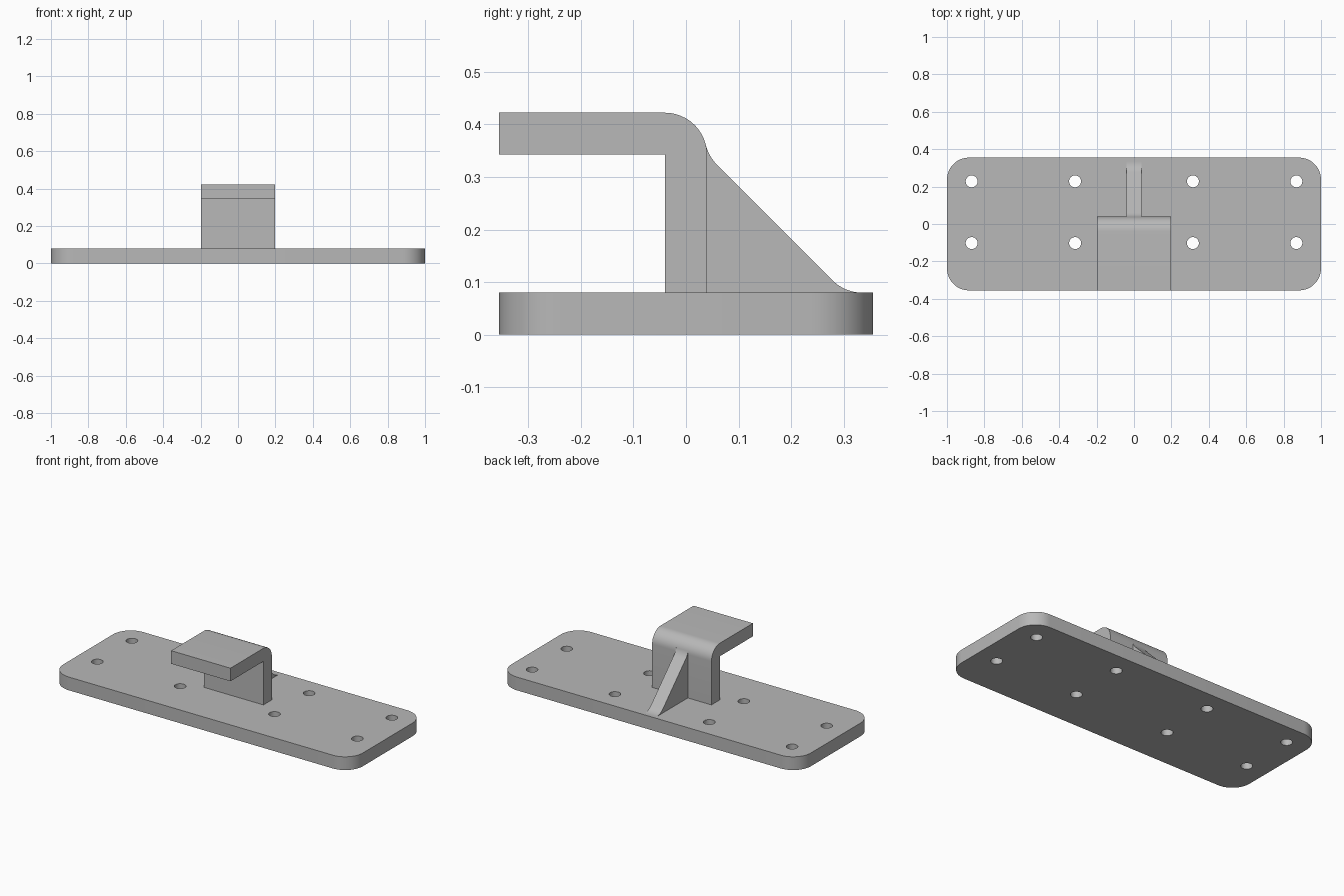
import bpy
import bmesh
from math import cos, sin, radians
from mathutils import Vector

cube = bpy.data.objects.get("Cube")
if cube:
    bpy.data.objects.remove(cube, do_unlink=True)

HALF_DEPTH = 0.355
PLATE_TOP = 0.08
FILLET = 0.08

grey = bpy.data.materials.new("plain grey")
grey.use_nodes = True
grey.diffuse_color = (0.48, 0.48, 0.48, 1)
grey.node_tree.nodes["Principled BSDF"].inputs["Base Color"].default_value = grey.diffuse_color


def arc(u, v, radius, start, end, steps=12):
    """Points along an arc, angles in degrees."""
    angles = [radians(start + (end - start) * i / steps) for i in range(steps + 1)]
    return [(u + radius * cos(a), v + radius * sin(a)) for a in angles]


def prism(name, points, direction):
    """Extrude a closed loop of 3D points into a solid."""
    bm = bmesh.new()
    face = bm.faces.new([bm.verts.new(p) for p in points])
    result = bmesh.ops.extrude_face_region(bm, geom=[face])
    moved = [g for g in result["geom"] if isinstance(g, bmesh.types.BMVert)]
    bmesh.ops.translate(bm, verts=moved, vec=Vector(direction))
    bmesh.ops.recalc_face_normals(bm, faces=bm.faces)
    mesh = bpy.data.meshes.new(name)
    bm.to_mesh(mesh)
    bm.free()
    mesh.materials.append(grey)
    obj = bpy.data.objects.new(name, mesh)
    bpy.context.collection.objects.link(obj)
    return obj


def side_prism(name, profile, half_width):
    """Extrude a (y, z) profile symmetrically across x."""
    return prism(name, [(-half_width, y, z) for y, z in profile], (2 * half_width, 0, 0))


def smooth(obj):
    bpy.ops.object.select_all(action="DESELECT")
    obj.select_set(True)
    bpy.context.view_layer.objects.active = obj
    bpy.ops.object.shade_smooth_by_angle(angle=radians(30))


# Base plate with rounded corners
r = 0.118
outline = []
for sx, sy, start in ((1, 1, 0), (-1, 1, 90), (-1, -1, 180), (1, -1, 270)):
    outline += arc(sx * (1 - r), sy * (HALF_DEPTH - r), r, start, start + 90)
plate = prism("base_plate", [(x, y, 0) for x, y in outline], (0, 0, PLATE_TOP))

# Screw holes through the plate
for x in (-0.868, -0.315, 0.315, 0.868):
    for y in (-0.102, 0.228):
        circle = arc(x, y, 0.032, 0, 360, 32)[:-1]
        cutter = prism("hole_cutter", [(u, v, -0.1) for u, v in circle], (0, 0, 0.3))
        cutter.hide_render = True
        cut = plate.modifiers.new("screw_hole", "BOOLEAN")
        cut.operation = "DIFFERENCE"
        cut.solver = "EXACT"
        cut.object = cutter
        bpy.ops.object.select_all(action="DESELECT")
        bpy.context.view_layer.objects.active = plate
        plate.select_set(True)
        bpy.ops.object.modifier_apply(modifier=cut.name)
        bpy.data.objects.remove(cutter, do_unlink=True)
smooth(plate)

# Upright and overhanging arm, rounded over the outer bend
bend = arc(-0.04, 0.342, FILLET, 0, 90)
hook = [(-0.04, PLATE_TOP), (0.04, PLATE_TOP)] + bend
hook += [(-HALF_DEPTH, 0.422), (-HALF_DEPTH, 0.343), (-0.04, 0.343)]
smooth(side_prism("hook_bracket", hook, 0.198))

# Diagonal rib behind the upright, filleted at both ends
rib = [(0.03, PLATE_TOP), (0.03, 0.361)]
rib += arc(0.1155, 0.3797, FILLET, 193.6, 225)
rib += arc(0.335, 0.16, FILLET, 225, 270)
smooth(side_prism("support_rib", rib, 0.04))
